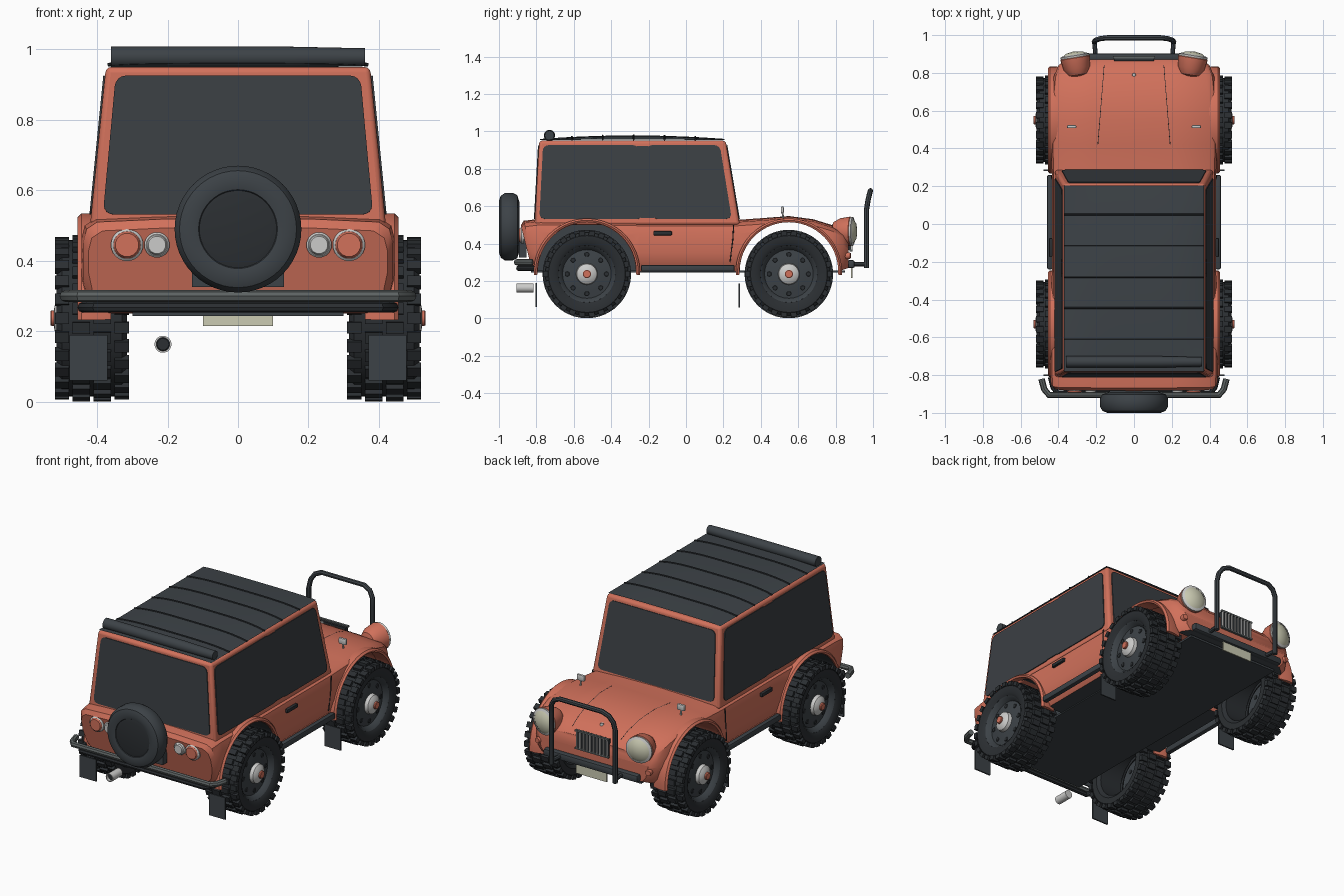
import bpy, bmesh, math
from mathutils import Vector, Matrix

cube = bpy.data.objects.get("Cube")
if cube:
    bpy.data.objects.remove(cube)


def material(name, *rgb):
    m = bpy.data.materials.new(name)
    m.use_nodes = True
    m.diffuse_color = (*rgb, 1)
    m.node_tree.nodes["Principled BSDF"].inputs["Base Color"].default_value = (*rgb, 1)
    return m


PAINT = material("coral_paint", .64, .165, .105)
DARK = material("charcoal_trim", .046, .055, .063)
RUBBER = material("black_rubber", .024, .028, .032)
GLASS = material("dark_glass", .043, .05, .057)
CHROME = material("light_metal", .6, .6, .59)
STEEL = material("grey_steel", .11, .125, .125)
LENS = material("cream_lens", .6, .6, .45)


def finish(name, bm, mat, angle=35):
    bmesh.ops.recalc_face_normals(bm, faces=bm.faces)
    me = bpy.data.meshes.new(name)
    bm.to_mesh(me)
    bm.free()
    me.materials.append(mat)
    me.shade_smooth()
    me.set_sharp_from_angle(angle=math.radians(angle))
    ob = bpy.data.objects.new(name, me)
    bpy.context.collection.objects.link(ob)
    return ob


def add_box(bm, loc, size, rot=Matrix()):
    m = Matrix.Translation(loc) @ rot @ Matrix.Diagonal((*size, 1))
    return bmesh.ops.create_cube(bm, size=1, matrix=m)["verts"]


def box(name, loc, size, mat, bevel=0):
    bm = bmesh.new()
    add_box(bm, loc, size)
    if bevel:
        bmesh.ops.bevel(bm, geom=bm.edges[:], offset=bevel, segments=2, affect='EDGES', profile=.5)
    return finish(name, bm, mat)


def loft(name, rings, mat, closed=True, caps=True, angle=35):
    bm = bmesh.new()
    vs = [[bm.verts.new(p) for p in ring] for ring in rings]
    n = len(vs[0])
    for a, b in zip(vs, vs[1:]):
        for i in range(n if closed else n - 1):
            j = (i + 1) % n
            bm.faces.new((a[i], a[j], b[j], b[i]))
    if caps:
        bm.faces.new(vs[0])
        bm.faces.new(vs[-1])
    bmesh.ops.remove_doubles(bm, verts=bm.verts, dist=.00001)
    return finish(name, bm, mat, angle)


def lathe(name, profile, loc, axis, mat, segs=32):
    """Revolve (radius, height) points about an axis."""
    rot = Vector(axis).to_track_quat('Z', 'Y')
    rings = []
    for r, h in profile:
        angs = [2 * math.pi * i / segs for i in range(segs)]
        rings.append([rot @ Vector((r * math.cos(a), r * math.sin(a), h)) + Vector(loc) for a in angs])
    return loft(name, rings, mat, caps=False)


def disc(name, r, depth, loc, axis, mat, segs=24):
    return lathe(name, [(0, 0), (r, 0), (r, depth * .7), (r * .85, depth), (0, depth)], loc, axis, mat, segs)


def tube(name, pts, r, mat):
    cu = bpy.data.curves.new(name, 'CURVE')
    cu.dimensions = '3D'
    cu.bevel_depth, cu.bevel_resolution, cu.use_fill_caps = r, 2, True
    sp = cu.splines.new('POLY')
    sp.points.add(len(pts) - 1)
    for p, co in zip(sp.points, pts):
        p.co = (*co, 1)
    tmp = bpy.data.objects.new(name, cu)
    bm = bmesh.new()
    bpy.context.collection.objects.link(tmp)
    bm.from_mesh(tmp.evaluated_get(bpy.context.evaluated_depsgraph_get()).to_mesh())
    bpy.data.objects.remove(tmp)
    return finish(name, bm, mat)


# Lower body: sections of y, half width, top, bottom, slant
sections = [(-.88, .425, .485, .27, .25), (-.865, .44, .51, .25, .25), (-.78, .445, .52, .25, 0),
            (-.25, .435, .515, .25, 0), (.28, .435, .515, .25, 0), (.42, .44, .525, .25, 0),
            (.55, .44, .535, .25, 0), (.68, .435, .518, .25, 0), (.78, .425, .487, .25, 0),
            (.84, .4, .455, .26, 0), (.87, .36, .42, .27, 0)]
rings = []
for y, w, t, b, slant in sections:
    half = [(w - .04, b), (w - .015, b + .03), (w, b + .1), (w, t - .06), (w - .01, t - .02),
            (w - .04, t), (w * .5, t + .008)]
    ring = [(0, b)] + half + [(0, t + .012)] + [(-x, z) for x, z in reversed(half)]
    rings.append([(x, y + slant * (t - z), z) for x, z in ring])
body = loft("body", rings, PAINT)
body.data.materials.append(DARK)

# Wheel wells
wells = [("front", (-.7, .555, .25), .268, 1.4, PAINT)]
wells += [("rear", (.29 if s > 0 else -.7, -.53, .25), .262, .41, DARK) for s in (1, -1)]
for label, loc, r, depth, mat in wells:
    cutter = lathe("cutter", [(0, 0), (r, 0), (r, depth), (0, depth)], loc, (1, 0, 0), mat, 48)
    cutter.hide_render = True
    mod = body.modifiers.new(label, 'BOOLEAN')
    mod.operation, mod.solver, mod.object = 'DIFFERENCE', 'EXACT', cutter
    mod.material_mode = 'TRANSFER'
    bpy.context.view_layer.objects.active = body
    bpy.ops.object.modifier_apply(modifier=mod.name)
    bpy.data.objects.remove(cutter)
for p in body.data.polygons:
    if p.normal.z < -.9 and p.center.z < .3:
        p.material_index = 1
body.data.set_sharp_from_angle(angle=math.radians(35))
box("floor", (0, .01, .25), (.6, 1.68, .012), DARK)

# Cabin shell
lo, hi = .5, .95
bot = [Vector(p) for p in ((-.42, -.81, lo), (.42, -.81, lo), (.42, .288, lo), (-.42, .288, lo))]
top = [Vector(p) for p in ((-.375, -.785, hi), (.375, -.785, hi), (.375, .212, hi), (-.375, .212, hi))]
cabin = loft("cabin", [bot, top], PAINT)
mod = cabin.modifiers.new("soft_edges", 'BEVEL')
mod.width, mod.segments = .015, 3


def window(name, k, u0, u1, v0=.07, v1=.945, r=.03):
    """Rounded pane on cabin side k, in fractions of that side."""
    a, b, c, d = bot[k], bot[(k + 1) % 4], top[(k + 1) % 4], top[k]
    normal = (b - a).cross(d - a).normalized()
    ru, rv = r / (b - a).length, r / (d - a).length
    bm = bmesh.new()
    ring = []
    for cu, cv, q in ((u1 - ru, v1 - rv, 0), (u0 + ru, v1 - rv, 1), (u0 + ru, v0 + rv, 2), (u1 - ru, v0 + rv, 3)):
        for i in range(5):
            t = math.pi / 2 * (q + i / 4)
            u, v = cu + ru * math.cos(t), cv + rv * math.sin(t)
            ring.append(a.lerp(b, u).lerp(d.lerp(c, u), v))
    loft(name, [[p - normal * .002 for p in ring], [p + normal * .005 for p in ring]], GLASS)


window("rear_window", 0, .04, .96)
window("windshield", 2, .04, .96)
window("left_rear_window", 1, .022, .53)
window("left_front_window", 1, .575, .965)
window("left_window_post", 1, .52, .585, .08, .935, .004)
window("right_rear_window", 3, .47, .978)
window("right_front_window", 3, .035, .425)
window("right_window_post", 3, .415, .48, .08, .935, .004)

# Canvas roof with hoops and a rolled cover


def roof_z(x, y):
    t = (y + .285) / .5
    return .95 + .024 * max(0, 1 - abs(x / .375) ** 4) * (1 - .8 * t * t) + .004


xs = [-.37 + .74 * i / 16 for i in range(17)]
ys = [-.78 + .985 * i / 14 for i in range(15)]
loft("canvas_roof", [[(x, y, roof_z(x, y)) for x in xs] for y in ys], DARK, False, False)
for i in range(5):
    y = .05 - .165 * i
    tube("roof_hoop", [(x, y, roof_z(x, y) + .001) for x in xs], .005, RUBBER)
disc("rolled_cover", .03, .72, (-.36, -.73, .978), (1, 0, 0), DARK).data.set_sharp_from_angle(angle=.6)


# Wheels
def wheel(s, y):
    loc, out = (.415 * s, y, .237), (s, 0, 0)
    lathe("tyre", [(.15, .06), (.15, -.085), (.17, -.1), (.205, -.1), (.222, -.085), (.222, .085),
                   (.205, .1), (.17, .1), (.152, .088), (.15, .07)], loc, out, RUBBER, 48)
    lathe("rim", [(.152, .088), (.142, .08), (.13, .06), (.095, .066), (.06, .072), (0, .072)], loc, out, DARK)
    lathe("hub", [(.058, .07), (.054, .092), (.035, .106), (0, .11)], loc, out, CHROME)
    disc("hub_cap", .022, .012, (.521 * s, y, .237), out, PAINT)
    bm = bmesh.new()
    for i in range(26):
        for h, off, wide, r in ((-.085, 0, .04, .219), (-.03, .5, .05, .224), (.03, 0, .05, .224), (.085, .5, .04, .219)):
            rot = Matrix.Rotation(2 * math.pi * (i + off) / 26, 4, 'X')
            add_box(bm, Vector(loc) + rot @ Vector((h * s, 0, r)), (wide, .032, .024), rot)
    finish("tread_blocks", bm, RUBBER)
    for i in range(8):
        a = math.pi / 4 * i
        disc("rim_hole", .013, .006, (.477 * s, y + .105 * math.cos(a), .237 + .105 * math.sin(a)), out, RUBBER, 12)


for s in (1, -1):
    for y in (-.53, .55):
        wheel(s, y)
        # Fender flare
        arc = [math.pi * (i / 28 * 1.04 - .02) for i in range(29)]
        prof = [(.36, .272), (.41, .284), (.445, .284), (.456, .274), (.45, .264), (.36, .264)]
        loft("fender_flare", [[(x * s, y + r * math.cos(a), .25 + r * math.sin(a)) for x, r in prof]
                              for a in arc], PAINT)
    # Side trim
    box("side_sill", (.445 * s, .01, .268), (.03, .5, .036), DARK, .008)
    box("door_handle", (.44 * s, -.125, .455), (.02, .1, .022), RUBBER, .005)
    tube("door_seam", [(.436 * s, .255, .5), (.436 * s, .25, .42), (.432 * s, .235, .3)], .003, RUBBER)
    for y, z in ((-.8, .125), (.285, .122)):
        box("mud_flap", (.425 * s, y, z), (.108, .008, .13), DARK)
    # Headlight
    aim = Vector((.16 * s, 1, 0)).normalized()
    p = Vector((.295 * s, .775, .465))
    lathe("headlight_housing", [(0, 0), (.05, .015), (.07, .05), (.079, .105), (.07, .115)], p, aim, PAINT)
    lathe("headlight_rim", [(.076, .105), (.078, .118), (.064, .124)], p, aim, CHROME)
    lathe("headlight_lens", [(.068, .118), (.045, .134), (0, .141)], p, aim, LENS)
    disc("front_indicator", .018, .03, (.36 * s, .85, .335), aim, PAINT)
    # Rear lamps
    for x, r, mat in ((.315, .039, PAINT), (.23, .029, CHROME)):
        disc("rear_lamp_rim", r + .007, .02, (x * s, -.865, .445), (0, -1, 0), CHROME)
        disc("rear_lamp", r, .028, (x * s, -.865, .445), (0, -1, 0), mat)
    # Hood mirror and seam
    tube("mirror_stalk", [(.33 * s, .52, .53), (.33 * s, .515, .575)], .005, CHROME)
    box("mirror", (.33 * s, .515, .58), (.05, .016, .036), CHROME, .006)
    tube("hood_seam", [((.225 - .08 * y) * s, y, t + .0075) for y, w, t, b, k in sections[5:10]], .002, RUBBER)
    tube("guard_link", [(.2 * s, .86, .29), (.21 * s, .965, .29)], .012, DARK)

# Front details
guard = [(.21, .965, .27), (.21, .965, .58), (.203, .973, .63), (.18, .981, .665), (.14, .986, .683)]
tube("front_guard", guard + [(-x, y, z) for x, y, z in reversed(guard)], .014, DARK)
box("front_bumper", (0, .882, .29), (.62, .04, .042), DARK, .01)
box("front_plate", (0, .885, .243), (.2, .008, .055), LENS)
box("grille_back", (0, .872, .415), (.21, .02, .1), RUBBER)
for z in (.363, .467):
    box("grille_frame", (0, .882, z), (.22, .014, .01), STEEL)
for i in range(10):
    box("grille_bar", (-.099 + .022 * i, .883, .415), (.008, .012, .1), CHROME)
disc("hood_stud", .01, .015, (0, .79, .488), (0, 0, 1), CHROME, 12)

# Rear details
path = [(.49, -.82), (.475, -.875), (.45, -.905)]
path += [(-x, y) for x, y in reversed(path)]
tube("rear_bumper", [(x, y, .3) for x, y in path], .017, STEEL)
tube("rear_bumper_lower", [(x * .9, y + .01, .268) for x, y in path], .015, RUBBER)
box("spare_mount", (0, -.872, .4), (.26, .04, .15), DARK)
lathe("spare_tyre", [(0, 0), (.13, 0), (.168, .012), (.18, .035), (.18, .078), (.166, .1), (.14, .11), (.112, .104),
                     (.108, .098)], (0, -.89, .49), (0, -1, 0), DARK, 48)
disc("spare_cover", .11, .012, (0, -.982, .49), (0, -1, 0), RUBBER, 40)
lathe("exhaust_pipe", [(0, 0), (.024, 0), (.024, .09), (.019, .09), (.019, .07)], (-.213, -.815, .163), (0, -1, 0), CHROME)
disc("exhaust_opening", .0195, .01, (-.213, -.88, .163), (0, -1, 0), RUBBER)
